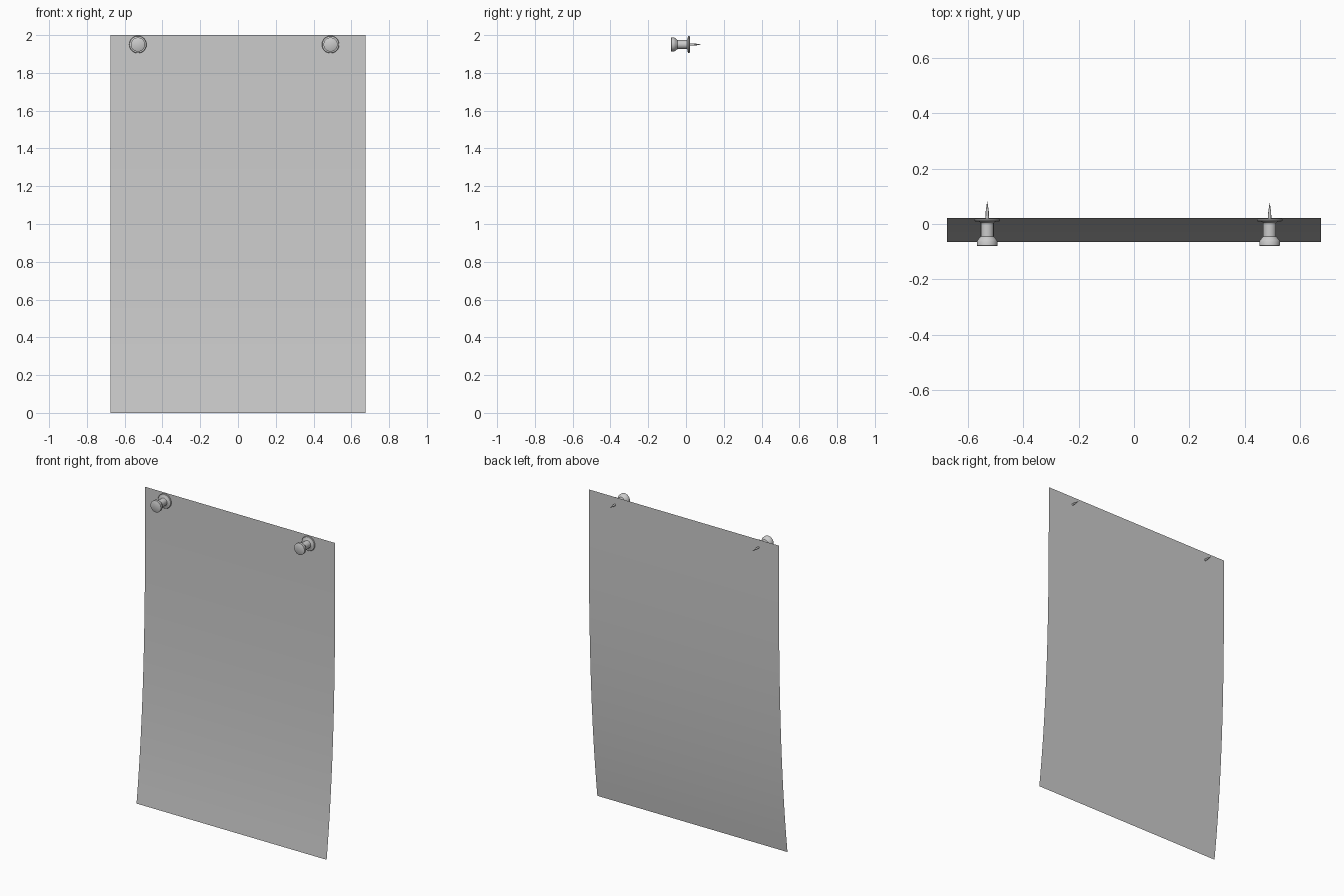
import bpy, math

if "Cube" in bpy.data.objects:
    bpy.data.objects.remove(bpy.data.objects["Cube"])


def make_object(name, verts, faces, angle):
    mesh = bpy.data.meshes.new(name)
    mesh.from_pydata(verts, [], faces)
    obj = bpy.data.objects.new(name, mesh)
    bpy.context.collection.objects.link(obj)
    bpy.ops.object.select_all(action='DESELECT')
    bpy.context.view_layer.objects.active = obj
    obj.select_set(True)
    bpy.ops.object.shade_smooth_by_angle(angle=math.radians(angle))
    return obj


def lathe_y(name, profile, x, z, sides=32):
    """Revolve (y, radius) points around a y-parallel axis, capping both ends."""
    verts, faces = [], []
    for y, r in profile:
        for i in range(sides):
            a = 2 * math.pi * i / sides
            verts.append((x + r * math.cos(a), y, z + r * math.sin(a)))
    for k in range(len(profile) - 1):
        for i in range(sides):
            j = (i + 1) % sides
            faces.append((k * sides + i, (k + 1) * sides + i,
                          (k + 1) * sides + j, k * sides + j))
    last = (len(profile) - 1) * sides
    faces.append(tuple(range(sides)))
    faces.append(tuple(reversed(range(last, last + sides))))
    return make_object(name, verts, faces, 35)


# Paper sheet: a single surface whose lower end curls forward
W, ROWS = 0.675, 24
verts, faces = [], []
for k in range(ROWS + 1):
    t = k / ROWS
    y = 0.022 - 0.087 * t ** 2.9
    verts += [(-W, y, 2 - 2 * t), (W, y, 2 - 2 * t)]
for k in range(ROWS):
    a = 2 * k
    faces.append((a, a + 2, a + 3, a + 1))
make_object("paper_sheet", verts, faces, 60)

# Push pins: grip with flange, and a metal needle through the paper
GRIP = [(-0.080, 0.034), (-0.078, 0.037), (-0.062, 0.037), (-0.059, 0.035),
        (-0.047, 0.026), (-0.045, 0.0235), (0.004, 0.0235), (0.008, 0.028),
        (0.010, 0.044), (0.012, 0.046), (0.017, 0.046), (0.020, 0.043)]
for side, x, tip in (("left", -0.53, 0.081), ("right", 0.49, 0.076)):
    lathe_y(side + "_pin_grip", GRIP, x, 1.95)
    needle = [(0.018, 0.006), (tip - 0.035, 0.0055), (tip, 0.0004)]
    lathe_y(side + "_pin_needle", needle, x, 1.95, 12)
